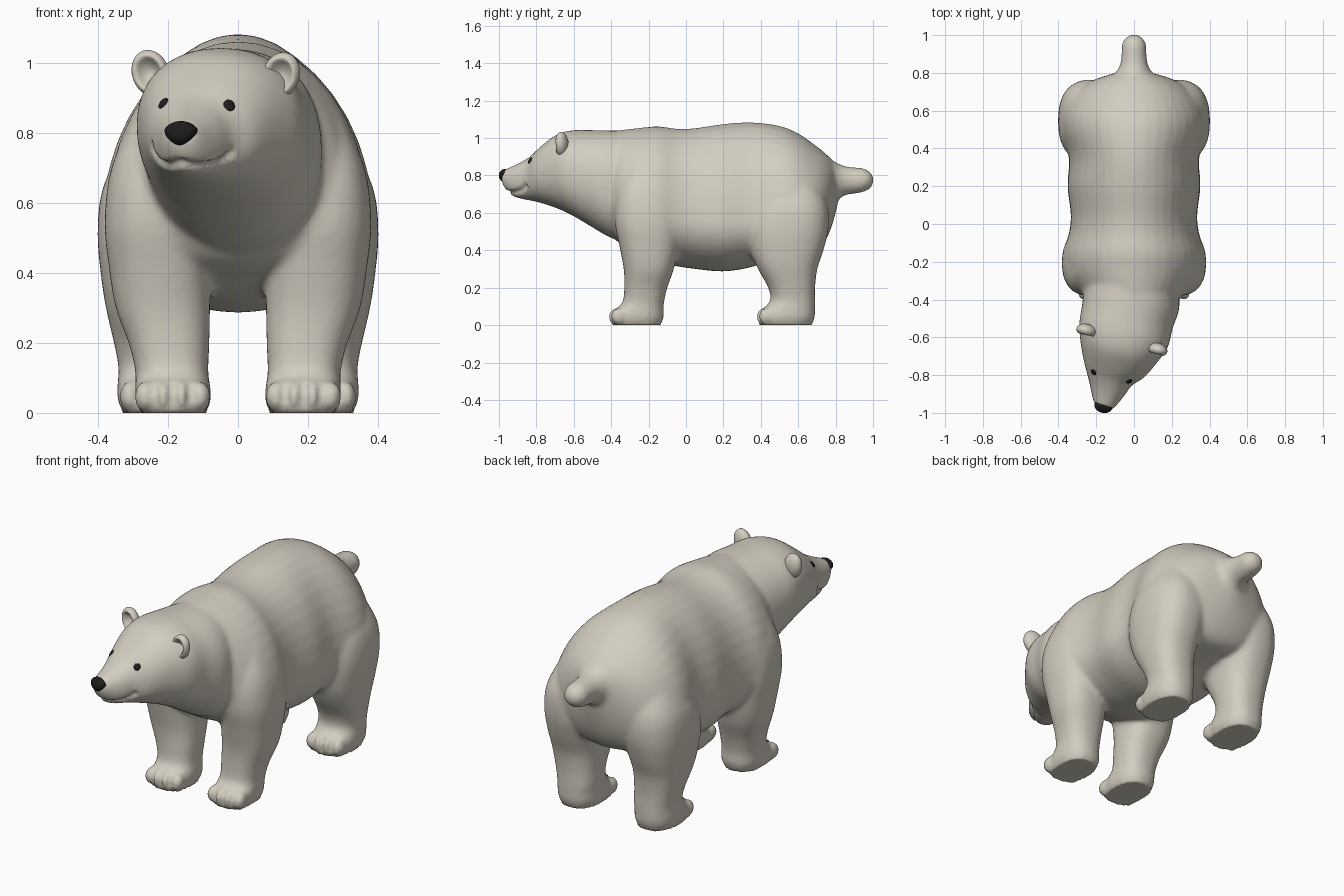
import bpy, bmesh, math
from mathutils import Vector, Matrix
from mathutils.bvhtree import BVHTree
from mathutils.kdtree import KDTree

if "Cube" in bpy.data.objects:
    bpy.data.objects.remove(bpy.data.objects["Cube"])


def material(name, rgb):
    m = bpy.data.materials.new(name)
    m.use_nodes = True
    m.diffuse_color = (*rgb, 1)
    m.node_tree.nodes["Principled BSDF"].inputs["Base Color"].default_value = (*rgb, 1)
    return m


FUR = material("cream fur", (0.65, 0.61, 0.53))
DARK = material("black nose", (0.012, 0.012, 0.012))


def add_object(name, bm, mat):
    mesh = bpy.data.meshes.new(name)
    bm.to_mesh(mesh)
    bm.free()
    mesh.materials.append(mat)
    mesh.shade_smooth()
    ob = bpy.data.objects.new(name, mesh)
    bpy.context.collection.objects.link(ob)
    return ob


def spline(rows, steps=4):
    """Smooth rows of numbers with a Catmull-Rom curve."""
    out = []
    for i in range(len(rows) - 1):
        p = [rows[max(0, min(len(rows) - 1, i + k))] for k in (-1, 0, 1, 2)]
        for s in range(steps):
            t = s / steps
            out.append([0.5 * (2 * b + (c - a) * t + (2 * a - 5 * b + 4 * c - d) * t * t
                               + (3 * b - a - 3 * c + d) * t ** 3) for a, b, c, d in zip(*p)])
    return out + [list(rows[-1])]


def power(v, n):
    return math.copysign(abs(v) ** (2 / n), v)


def loft(bm, rows, point, n, sides=40):
    """Skin a closed shape over rounded cross-sections."""
    rings = []
    for row in spline(rows):
        angles = [2 * math.pi * k / sides for k in range(sides)]
        rings.append([bm.verts.new(point(row, power(math.cos(a), n), power(math.sin(a), n)))
                      for a in angles])
    for r, q in zip(rings, rings[1:]):
        for k in range(sides):
            j = (k + 1) % sides
            bm.faces.new((r[k], r[j], q[j], q[k]))
    bm.faces.new(rings[0][::-1])
    bm.faces.new(rings[-1])


def trunk_point(row, c, s, yaw=0.0):
    # row: y, centre x, half width, low z, widest z, high z
    y, cx, rx, low, mid, high = row
    return (cx + rx * c, y - yaw * rx * c, mid + s * (high - mid if s > 0 else mid - low))


def head_point(row, c, s):
    return trunk_point(row, c, s, 0.26)


def leg_point(side):
    # row: z, inner x, outer x, front y, back y
    def point(row, c, s):
        z, x0, x1, y0, y1 = row
        return (side * ((x0 + x1) / 2 + c * (x1 - x0) / 2), (y0 + y1) / 2 + s * (y1 - y0) / 2, z)
    return point


def ball(bm, centre, radii):
    m = Matrix.Translation(centre) @ Matrix.Diagonal((*radii, 1))
    bmesh.ops.create_uvsphere(bm, u_segments=32, v_segments=20, radius=1, matrix=m)


body = bmesh.new()

# Torso from chest to rump
loft(body, [(-.41, 0, .2, .5, .75, 1.0), (-.38, 0, .26, .46, .66, 1.035),
            (-.33, 0, .32, .42, .58, 1.045), (-.24, 0, .37, .38, .55, 1.055),
            (-.15, 0, .375, .34, .55, 1.063), (-.05, 0, .345, .315, .55, 1.05),
            (.05, 0, .335, .3, .55, 1.053), (.2, 0, .352, .287, .54, 1.075),
            (.35, 0, .345, .31, .54, 1.084), (.5, 0, .385, .36, .54, 1.065),
            (.6, 0, .375, .38, .56, 1.025), (.7, 0, .31, .4, .6, .955),
            (.76, 0, .22, .48, .65, .905), (.8, 0, .1, .6, .72, .86),
            (.82, 0, .04, .7, .76, .82)], trunk_point, 2)

# Neck and head, turned slightly to the right
loft(body, [(-.25, 0, .23, .44, .72, 1.03), (-.38, -.01, .25, .46, .75, 1.04),
            (-.49, -.035, .24, .52, .79, 1.042), (-.59, -.055, .235, .58, .82, 1.043),
            (-.68, -.08, .203, .622, .82, 1.022), (-.77, -.105, .16, .652, .8, .955),
            (-.825, -.13, .118, .665, .78, .905), (-.88, -.14, .093, .675, .77, .872),
            (-.93, -.152, .07, .695, .77, .848), (-.965, -.16, .05, .73, .785, .833),
            (-.982, -.164, .03, .765, .795, .82)], head_point, 2.2)

# Lower jaw
ball(body, (-.145, -.88, .715), (.065, .065, .036))

# Tail
loft(body, [(.7, 0, .17, .6, .76, .9), (.78, 0, .11, .64, .77, .88), (.84, 0, .075, .69, .775, .852),
            (.9, 0, .066, .702, .775, .843), (.95, 0, .064, .712, .775, .838),
            (.985, 0, .046, .73, .775, .818), (1.003, 0, .015, .76, .775, .79)], trunk_point, 2)

# Legs with feet, both sides alike
FRONT_LEG = [(0, .09, .28, -.395, -.135), (.04, .077, .293, -.405, -.12), (.08, .08, .294, -.385, -.12),
             (.12, .085, .294, -.34, -.118), (.2, .082, .313, -.33, -.1), (.3, .08, .35, -.333, -.065),
             (.42, .08, .37, -.355, -.04), (.55, .08, .382, -.38, -.03), (.7, .1, .363, -.37, -.05),
             (.85, .1, .3, -.32, -.1)]
REAR_LEG = [(0, .13, .33, .395, .675), (.04, .117, .345, .385, .688), (.08, .12, .345, .405, .69),
            (.13, .12, .342, .45, .69), (.2, .12, .355, .44, .69), (.3, .11, .378, .385, .702),
            (.4, .09, .393, .345, .735), (.52, .06, .402, .33, .762), (.65, .05, .385, .36, .755),
            (.8, .05, .31, .42, .69)]
toe_lines = []
for side in (-1, 1):
    for rows, first in ((FRONT_LEG, .108), (REAR_LEG, .15)):
        loft(body, rows, leg_point(side), 2.4)
        front = rows[1][3]
        for k in range(4):
            x = first + k * .053
            back = .012 if k in (0, 3) else 0
            ball(body, (side * x, front + .033 + back, .046), (.03, .042, .046))
            if k < 3:
                toe_lines.append([(side * (x + .0265), front - .01 + .005 * j, .01 + .018 * j)
                                  for j in range(6)])

# Fuse the parts into one skin
bmesh.ops.recalc_face_normals(body, faces=body.faces)
bear = add_object("bear_body", body, FUR)
fuse = bear.modifiers.new("fuse", 'REMESH')
fuse.mode = 'VOXEL'
fuse.voxel_size = 0.012
soften = bear.modifiers.new("soften", 'SMOOTH')
soften.factor = 0.5
soften.iterations = 9
bpy.context.view_layer.update()
skin = bpy.data.meshes.new_from_object(bear.evaluated_get(bpy.context.evaluated_depsgraph_get()))
bear.modifiers.clear()
bear.data = skin
skin.name = "bear_body"
skin.materials.clear()
skin.materials.append(FUR)

bm = bmesh.new()
bm.from_mesh(skin)
bm.normal_update()
tree = BVHTree.FromBMesh(bm)


def on_face(x, z):
    hit, normal, _, _ = tree.ray_cast(Vector((x, -2, z)), Vector((0, 1, 0)))
    return hit, normal


# Mouth and toe creases pressed into the skin
mouth = spline([(-.247, .76), (-.235, .73), (-.205, .708), (-.165, .716), (-.12, .706),
                (-.06, .714), (-.02, .742)], 8)
mouth_line = [on_face(x, z)[0] for x, z in mouth]
verts = list(bm.verts)
kd = KDTree(len(verts))
for i, v in enumerate(verts):
    kd.insert(v.co, i)
kd.balance()


def press(path, radius, depth):
    push = {}
    for p in path:
        for _, i, d in kd.find_range(p, radius):
            push[i] = max(push.get(i, 0), depth * (1 - (d / radius) ** 2))
    for i, amount in push.items():
        verts[i].co -= verts[i].normal * amount


press([p for p in mouth_line if p], .018, .013)
for line in toe_lines:
    press(line, .02, .009)
for v in verts:
    if v.co.z < .008:
        v.co.z = 0
bm.to_mesh(skin)
bm.free()
skin.shade_smooth()

# Ears, cupped at the front
for name, x, y, z, tilt in (("right_ear", -.25, -.565, .972, -.35), ("left_ear", .122, -.665, .965, .35)):
    ear = bmesh.new()
    bmesh.ops.create_uvsphere(ear, u_segments=32, v_segments=24, radius=1)
    for v in ear.verts:
        r = math.hypot(v.co.x, v.co.z)
        if v.co.y < 0:
            v.co.y += 1.35 * max(0, 1 - (r / .75) ** 2)
    ear.transform(Matrix.Translation((x, y, z)) @ Matrix.Rotation(-.26, 4, 'Z')
                  @ Matrix.Rotation(tilt, 4, 'Y') @ Matrix.Diagonal((.054, .036, .068, 1)))
    add_object(name, ear, FUR)

# Eyes lying on the face
for name, x, z in (("right_eye", -.214, .886), ("left_eye", -.025, .88)):
    spot, normal = on_face(x, z)
    eye = bmesh.new()
    ball(eye, (0, 0, 0), (.017, .018, .006))
    eye.transform(Matrix.Translation(spot) @ normal.to_track_quat('Z', 'Y').to_matrix().to_4x4())
    add_object(name, eye, DARK)

# Nose, narrower at the bottom
nose = bmesh.new()
ball(nose, (0, 0, 0), (.046, .034, .036))
for v in nose.verts:
    v.co.x *= 1 + 9 * min(v.co.z, .012)
nose.transform(Matrix.Translation((-.163, -.966, .799)) @ Matrix.Rotation(-.26, 4, 'Z'))
add_object("nose", nose, DARK)
